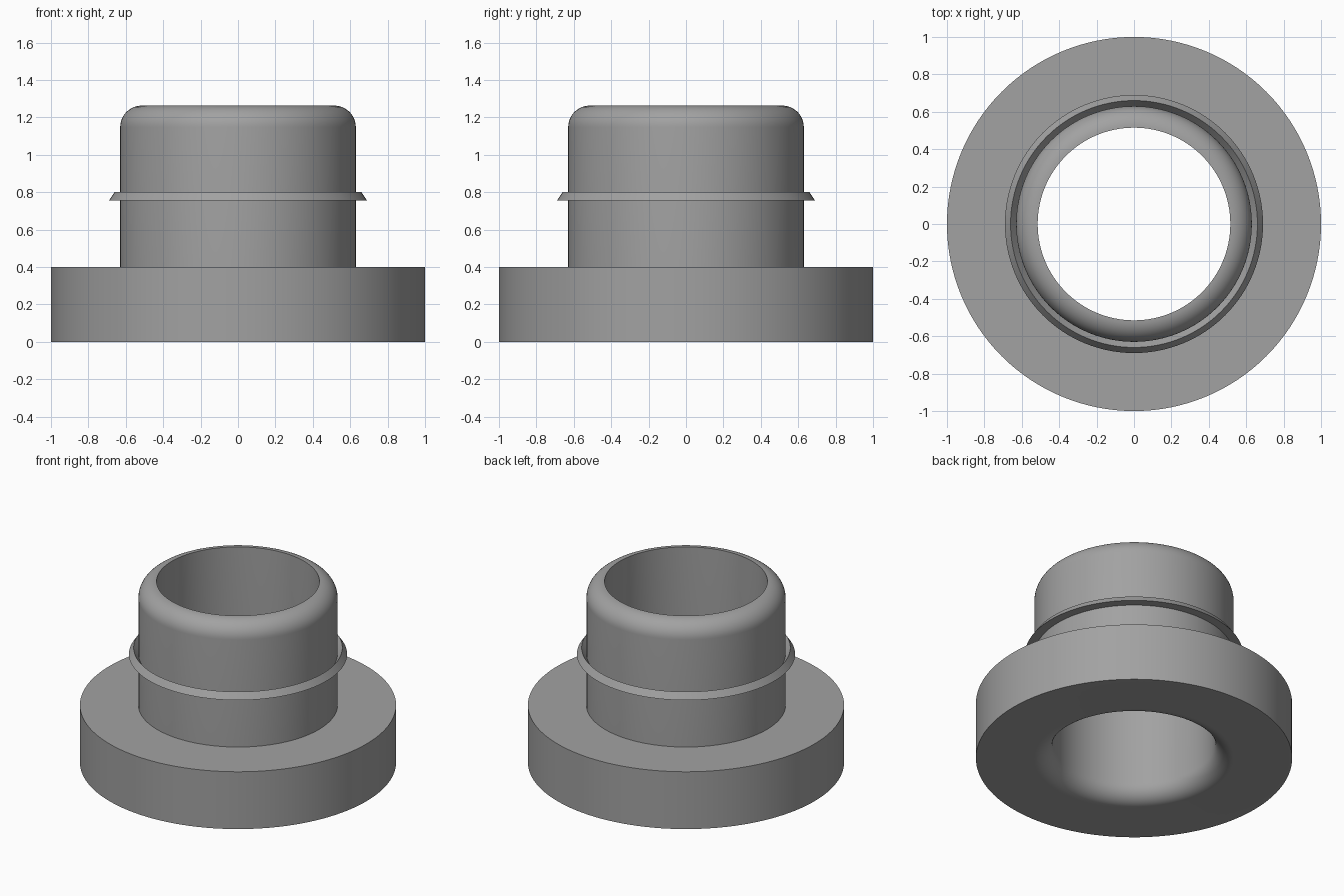
import bpy, bmesh, math

if "Cube" in bpy.data.objects:
    bpy.data.objects.remove(bpy.data.objects["Cube"])

SEGMENTS = 128

grey = bpy.data.materials.new("neutral_grey")
grey.diffuse_color = (0.36, 0.36, 0.36, 1)
grey.use_nodes = True
grey.node_tree.nodes["Principled BSDF"].inputs["Base Color"].default_value = grey.diffuse_color


def arc(cx, cz, r, a0, a1, steps=12):
    """Points (radius, height) along an arc, angles in degrees."""
    angles = [math.radians(a0 + (a1 - a0) * i / steps) for i in range(steps + 1)]
    return [(cx + r * math.cos(a), cz + r * math.sin(a)) for a in angles]


def lathe(name, profile):
    """Revolve a closed (radius, height) profile around the z axis."""
    bm = bmesh.new()
    rings = []
    for i in range(SEGMENTS):
        a = 2 * math.pi * i / SEGMENTS
        rings.append([bm.verts.new((r * math.cos(a), r * math.sin(a), z))
                      for r, z in profile])
    n = len(profile)
    for i in range(SEGMENTS):
        p, q = rings[i], rings[(i + 1) % SEGMENTS]
        for j in range(n):
            k = (j + 1) % n
            bm.faces.new((p[j], q[j], q[k], p[k]))
    bmesh.ops.recalc_face_normals(bm, faces=bm.faces)
    mesh = bpy.data.meshes.new(name)
    bm.to_mesh(mesh)
    bm.free()
    mesh.materials.append(grey)
    obj = bpy.data.objects.new(name, mesh)
    bpy.context.collection.objects.link(obj)
    bpy.ops.object.select_all(action='DESELECT')
    obj.select_set(True)
    bpy.context.view_layer.objects.active = obj
    bpy.ops.object.shade_smooth_by_angle(angle=math.radians(25))
    return obj


BORE, NECK, TOP = 0.515, 0.63, 1.263
FILLET = NECK - BORE

# Flange with neck: rounded outer lip on top, rounded bore entry below
lathe("flanged_bushing",
      [(1.0, 0.0), (1.0, 0.4), (NECK, 0.4)]
      + arc(BORE, TOP - FILLET, FILLET, 0, 90)
      + arc(NECK, FILLET, FILLET, 180, 270))

# Triangular snap ring around the neck
lathe("snap_ring", [(NECK - 0.002, 0.755), (0.69, 0.755), (0.66, 0.8)])
